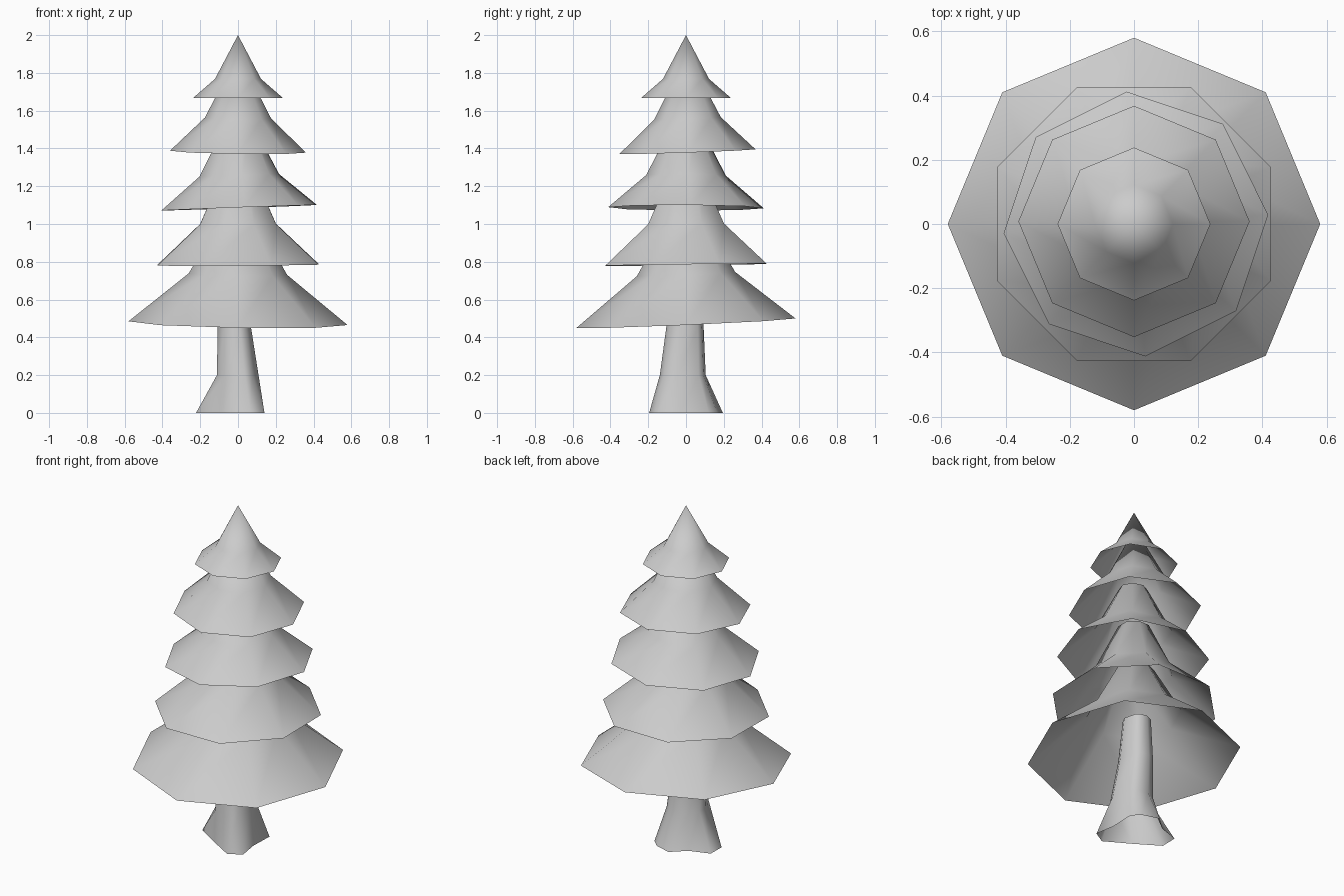
import bpy, math

if "Cube" in bpy.data.objects:
    bpy.data.objects.remove(bpy.data.objects["Cube"])


def make_mesh(name, rings, tip=None):
    """Skin equal-sized rings of points, optionally closing onto a tip."""
    n = len(rings[0])
    verts = [p for ring in rings for p in ring]
    faces = []
    for k in range(len(rings) - 1):
        a, b = k * n, (k + 1) * n
        for i in range(n):
            j = (i + 1) % n
            faces.append((a + i, a + j, b + j, b + i))
    if tip:
        verts.append(tip)
        a, t = (len(rings) - 1) * n, len(verts) - 1
        faces += [(a + i, a + (i + 1) % n, t) for i in range(n)]
    mesh = bpy.data.meshes.new(name)
    mesh.from_pydata(verts, [], faces)
    obj = bpy.data.objects.new(name, mesh)
    bpy.context.collection.objects.link(obj)
    bpy.ops.object.select_all(action='DESELECT')
    obj.select_set(True)
    bpy.context.view_layer.objects.active = obj
    bpy.ops.object.shade_smooth_by_angle(angle=math.radians(60))
    return obj


def tier(name, profile, tip_z, turn=0, tilt=(0, 0), centre=(0, 0), sides=8):
    """Open skirt of foliage: (radius, z) profile, slightly tilted."""
    rings = []
    for r, z in profile:
        ring = []
        for i in range(sides):
            a = math.radians(turn) + math.tau * i / sides
            x, y = r * math.cos(a), r * math.sin(a)
            ring.append((x + centre[0], y + centre[1],
                         z + tilt[0] * x + tilt[1] * y))
        rings.append(ring)
    return make_mesh(name, rings, (centre[0], centre[1], tip_z))


# Foliage tiers, bottom to top
tier("foliage_tier_1", [(0.58, 0.475), (0.26, 0.735), (0.11, 1.0)], 1.03,
     tilt=(-0.017, 0.043))
tier("foliage_tier_2", [(0.462, 0.784), (0.217, 1.0), (0.09, 1.27)], 1.30,
     turn=22.5, tilt=(0.006, 0.012))
tier("foliage_tier_3", [(0.413, 1.086), (0.212, 1.257), (0.08, 1.51)], 1.54,
     turn=4, tilt=(0.036, -0.005), centre=(0.006, 0))
tier("foliage_tier_4", [(0.36, 1.383), (0.176, 1.56)], 1.90,
     tilt=(-0.014, 0.034), centre=(0, 0.008))
tier("foliage_top", [(0.238, 1.667), (0.122, 1.768)], 2.0)

# Trunk with flared, uneven roots
base = [(0.12, -0.03), (0.125, 0.12), (0.08, 0.165), (-0.02, 0.195),
        (-0.10, 0.12), (-0.22, 0.08), (-0.222, -0.02), (-0.08, -0.11),
        (0.065, -0.195), (0.14, -0.15)]


def trunk_ring(z, cx, cy, rx, ry):
    ring = []
    for x, y in base:
        a = math.atan2(y, x)
        ring.append((cx + rx * math.cos(a), cy + ry * math.sin(a), z))
    return ring


make_mesh("trunk", [[(x, y, 0) for x, y in base],
                    trunk_ring(0.2, 0.0, -0.02, 0.112, 0.125),
                    trunk_ring(0.45, -0.018, -0.008, 0.09, 0.102),
                    trunk_ring(0.7, -0.02, 0, 0.075, 0.08)])
